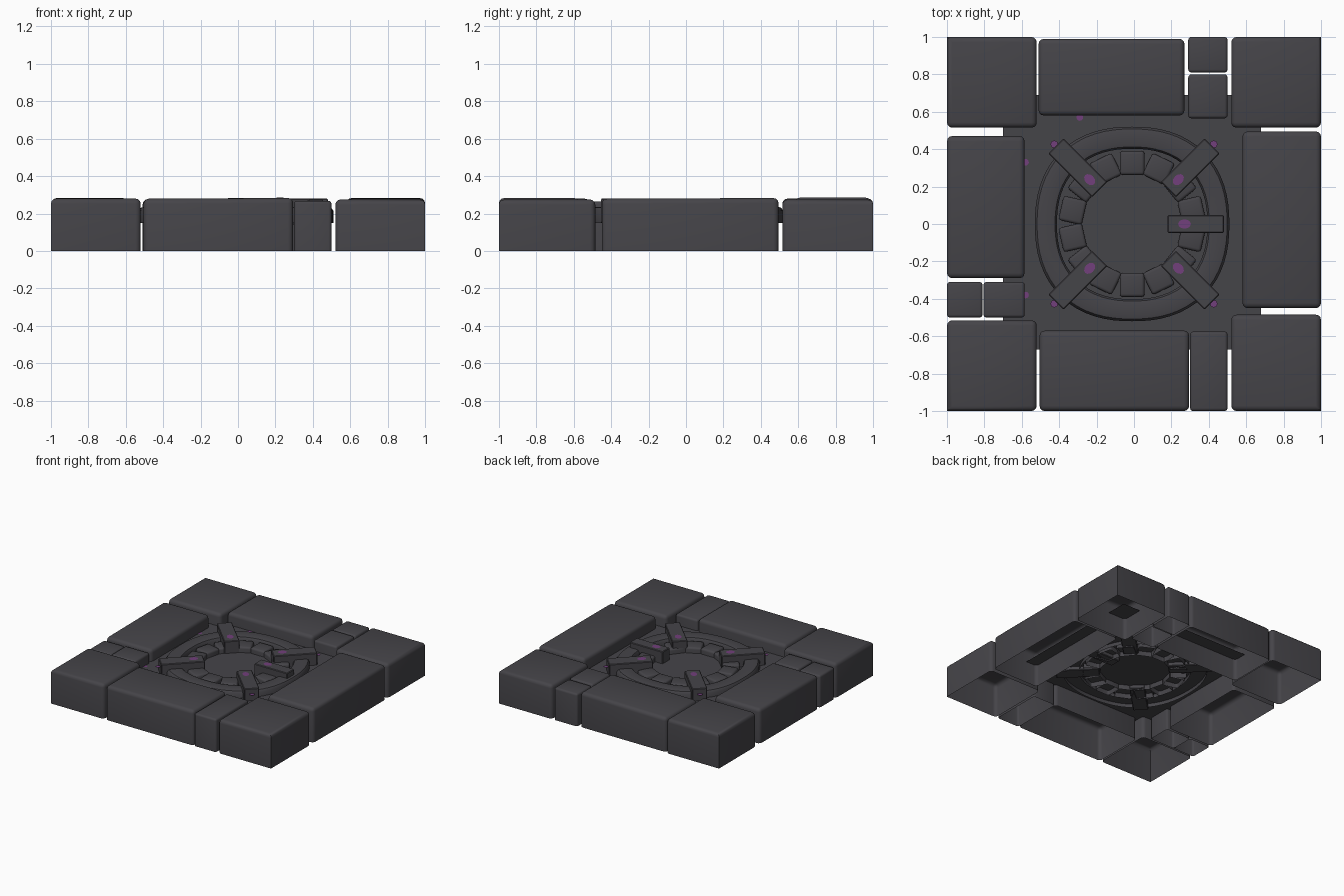
import bpy, bmesh, math
from mathutils import Matrix, Vector

if "Cube" in bpy.data.objects:
    bpy.data.objects.remove(bpy.data.objects["Cube"])


def material(name, rgb):
    m = bpy.data.materials.new(name)
    m.diffuse_color = (*rgb, 1)
    m.use_nodes = True
    m.node_tree.nodes["Principled BSDF"].inputs["Base Color"].default_value = m.diffuse_color
    return m


STONE = material("dark_stone", (0.060, 0.058, 0.066))
PURPLE = material("purple_glow", (0.17, 0.05, 0.20))


def finish(name, bm, mat, smooth=True):
    me = bpy.data.meshes.new(name)
    bm.normal_update()
    bm.to_mesh(me)
    bm.free()
    ob = bpy.data.objects.new(name, me)
    bpy.context.collection.objects.link(ob)
    me.materials.append(mat)
    if smooth:
        bpy.ops.object.select_all(action='DESELECT')
        ob.select_set(True)
        bpy.context.view_layer.objects.active = ob
        bpy.ops.object.shade_smooth_by_angle(angle=math.radians(40))
    return ob


def stone(name, x0, x1, y0, y1, z0, z1, bevel, matrix=Matrix(), tilt=(0, 0)):
    """Bevelled stone shell, open underneath; tile corners stay sharp."""
    bm = bmesh.new()
    bmesh.ops.create_cube(bm, size=1)
    for v in bm.verts:
        top = v.co.z > 0
        sx, sy = v.co.x, v.co.y
        v.co = Vector((x1 if sx > 0 else x0, y1 if sy > 0 else y0,
                       z1 + tilt[0] * sx + tilt[1] * sy if top else z0))
    bm.normal_update()
    bmesh.ops.delete(bm, geom=[f for f in bm.faces if f.normal.z < -0.5], context='FACES')
    edges = []
    for e in bm.edges:
        a, b = (v.co for v in e.verts)
        vertical = abs(a.z - b.z) > 0.03
        tile_corner = abs(a.x) > 0.99 and abs(a.y) > 0.99
        if (vertical and not tile_corner) or (not vertical and min(a.z, b.z) > z0 + 0.02):
            edges.append(e)
    bmesh.ops.bevel(bm, geom=edges, offset=bevel, segments=3, profile=0.5, affect='EDGES')
    bm.transform(matrix)
    return finish(name, bm, STONE)


# Border blocks: name, x range, y range, top height, tilt
blocks = [
    ("corner_block_back_left", -1, -.52, .515, 1, .28, (0, 0)),
    ("corner_block_back_right", .52, 1, .515, 1, .275, (0, 0)),
    ("corner_block_front_left", -1, -.52, -1, -.515, .28, (0, 0)),
    ("corner_block_front_right", .52, 1, -1, -.485, .275, (0, 0)),
    ("back_long_block", -.51, .27, .58, .99, .281, (.008, 0)),
    ("back_small_block_outer", .29, .50, .81, 1, .265, (0, 0)),
    ("back_small_block_inner", .29, .50, .565, .80, .268, (0, 0)),
    ("left_long_block", -1, -.585, -.29, .47, .279, (0, .006)),
    ("left_small_block_outer", -1, -.81, -.5, -.31, .26, (0, 0)),
    ("left_small_block_inner", -.805, -.585, -.5, -.31, .265, (0, 0)),
    ("right_long_block", .58, 1, -.45, .495, .281, (0, .004)),
    ("front_long_block", -.505, .295, -1, -.57, .281, (.004, 0)),
    ("front_small_block", .30, .50, -1, -.575, .268, (0, 0)),
]
for name, x0, x1, y0, y1, z, tilt in blocks:
    stone(name, x0, x1, y0, y1, 0, z, .028 if "small" not in name else .016, tilt=tilt)

# Sunken floor sheet
bm = bmesh.new()
bm.faces.new([bm.verts.new(p) for p in
              ((-.7, -.67, .18), (.68, -.67, .18), (.68, .69, .18), (-.7, .69, .18))])
finish("floor_sheet", bm, STONE, False)

# Rounded-square ring swept from a bevelled profile (radius, height)
profile = [(.52, .15), (.52, .215), (.508, .232), (.49, .236),
           (.43, .236), (.412, .232), (.402, .215), (.402, .15)]
bm = bmesh.new()
loops = []
N = 64
for i in range(N):
    a = 2 * math.pi * i / N
    c, s = math.cos(a), math.sin(a)
    k = (abs(c) ** 2.3 + abs(s) ** 2.3) ** (-1 / 2.3)
    loops.append([bm.verts.new((r * k * c - .01, r * k * s, z)) for r, z in profile])
for i in range(N):
    a, b = loops[i], loops[(i + 1) % N]
    for j in range(len(profile) - 1):
        bm.faces.new((a[j], b[j], b[j + 1], a[j + 1]))
bmesh.ops.recalc_face_normals(bm, faces=bm.faces)
finish("ring_rim", bm, STONE)

# Fourteen bricks lining the well
for i in range(14):
    a = math.pi / 2 + 2 * math.pi * i / 14
    m = Matrix.Translation((-.01, 0, 0)) @ Matrix.Rotation(a, 4, 'Z')
    stone(f"well_brick_{i + 1}", .262, .39, -.066, .066, .14, .225, .016, m)


def disc(name, x, y, z, rx, ry, angle=0):
    bm = bmesh.new()
    bmesh.ops.create_circle(bm, cap_ends=True, segments=12, radius=1)
    bm.transform(Matrix.Translation((x, y, z)) @ Matrix.Rotation(angle, 4, 'Z')
                 @ Matrix.Diagonal((rx, ry, 1, 1)))
    finish(name, bm, PURPLE, False)


# Straps clamping the rim, each with a glowing stud: angle, inner and outer radius
straps = [(0, .18, .48), (45, .26, .59), (135, .26, .59), (225, .26, .59), (315, .26, .59)]
for i, (deg, r0, r1) in enumerate(straps):
    a = math.radians(deg)
    bm = bmesh.new()
    bmesh.ops.create_cube(bm, size=1)
    w = .094 if deg == 0 else .115
    for v in bm.verts:
        r = r1 if v.co.x > 0 else r0
        v.co = Vector((r, v.co.y * w, .279 if v.co.z > 0 else .15))
    bmesh.ops.bevel(bm, geom=bm.edges[:], offset=.005, segments=1, affect='EDGES')
    bm.transform(Matrix.Rotation(a, 4, 'Z'))
    finish(f"strap_{i + 1}", bm, STONE, False)
    r = .27 if deg == 0 else .335
    disc(f"strap_stud_{i + 1}", r * math.cos(a), r * math.sin(a), .281, .034, .025, a)
    if deg:
        disc(f"strap_end_glow_{i + 1}", .603 * math.cos(a), .603 * math.sin(a),
             .238, .02, .02)

# Small glowing flecks on the floor beside the blocks
for i, (x, y) in enumerate([(-.29, .57), (-.58, .33), (-.58, -.38)]):
    disc(f"floor_fleck_{i + 1}", x, y, .182, .018, .018)
